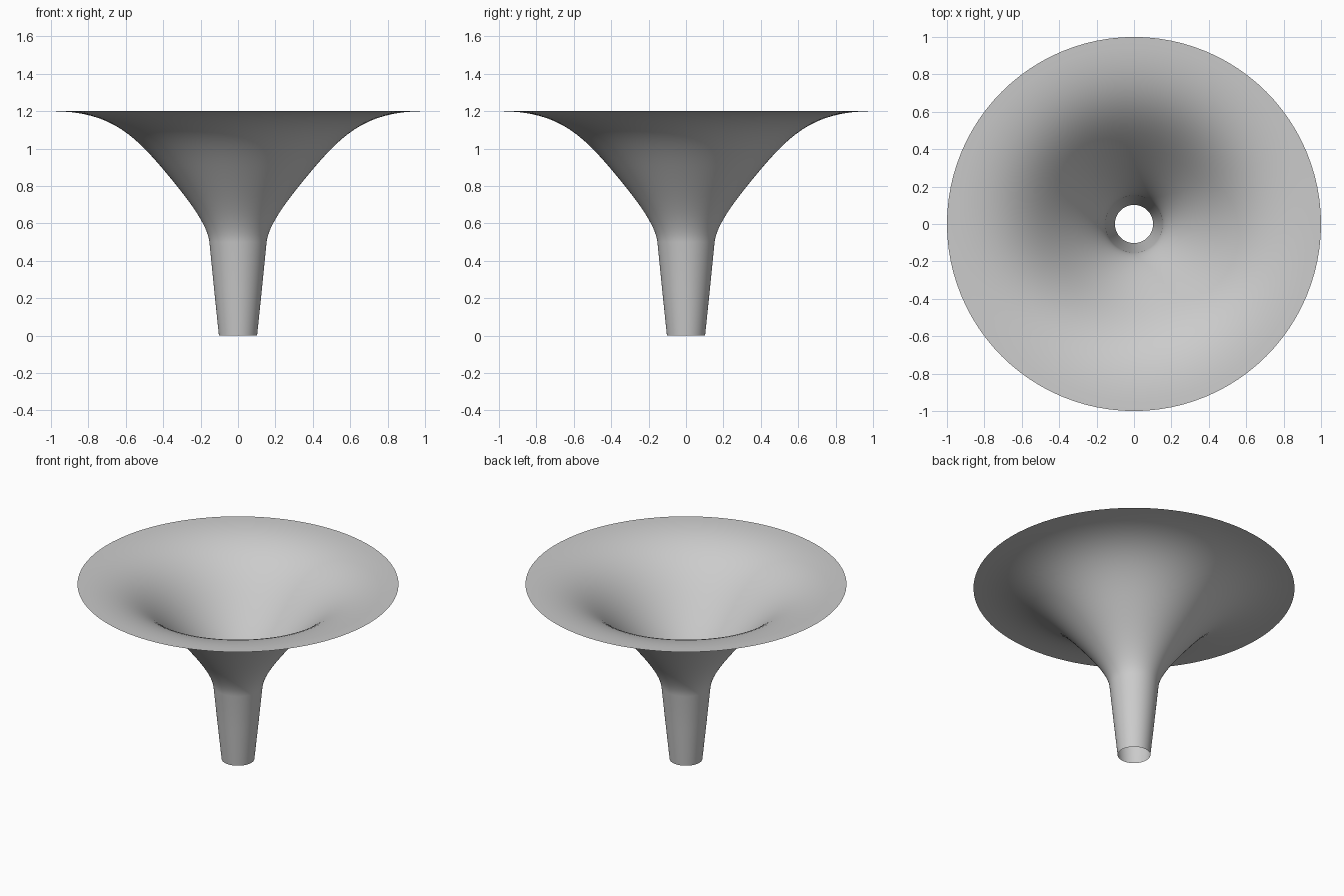
import bpy, bmesh, math
from mathutils import Vector
from mathutils.geometry import interpolate_bezier

cube = bpy.data.objects.get("Cube")
if cube:
    bpy.data.objects.remove(cube)

SIDES = 96
STEPS = 16

grey = bpy.data.materials.new("plain grey")
grey.use_nodes = True
colour = (0.6, 0.6, 0.6, 1)
grey.diffuse_color = colour
grey.node_tree.nodes["Principled BSDF"].inputs["Base Color"].default_value = colour

# Profile: straight tapered spout, then a flare in two curved spans (radius, height)
spans = [
    [(0.153, 0.5), (0.163, 0.59), (0.252, 0.711), (0.38, 0.865)],
    [(0.38, 0.865), (0.56, 1.082), (0.69, 1.2), (1.0, 1.2)],
]
profile = [Vector((0.102, 0, 0)), Vector((0.128, 0, 0.25))]
for span in spans:
    a, b, c, d = [Vector((r, 0, z)) for r, z in span]
    points = interpolate_bezier(a, b, c, d, STEPS)
    profile += points if span is spans[0] else points[1:]

# Funnel: one open sheet, spun around the vertical axis
bm = bmesh.new()
verts = [bm.verts.new(p) for p in profile]
edges = [bm.edges.new(pair) for pair in zip(verts, verts[1:])]
bmesh.ops.spin(bm, geom=verts + edges, cent=(0, 0, 0), axis=(0, 0, 1),
               angle=math.tau, steps=SIDES, use_merge=True)
bmesh.ops.remove_doubles(bm, verts=bm.verts, dist=0.0001)
bmesh.ops.recalc_face_normals(bm, faces=bm.faces)

# Inner side of the sheet faces up
if sum(f.normal.z * f.calc_area() for f in bm.faces) < 0:
    bmesh.ops.reverse_faces(bm, faces=bm.faces)
for face in bm.faces:
    face.smooth = True

mesh = bpy.data.meshes.new("funnel")
bm.to_mesh(mesh)
bm.free()
mesh.materials.append(grey)
funnel = bpy.data.objects.new("funnel", mesh)
bpy.context.collection.objects.link(funnel)
